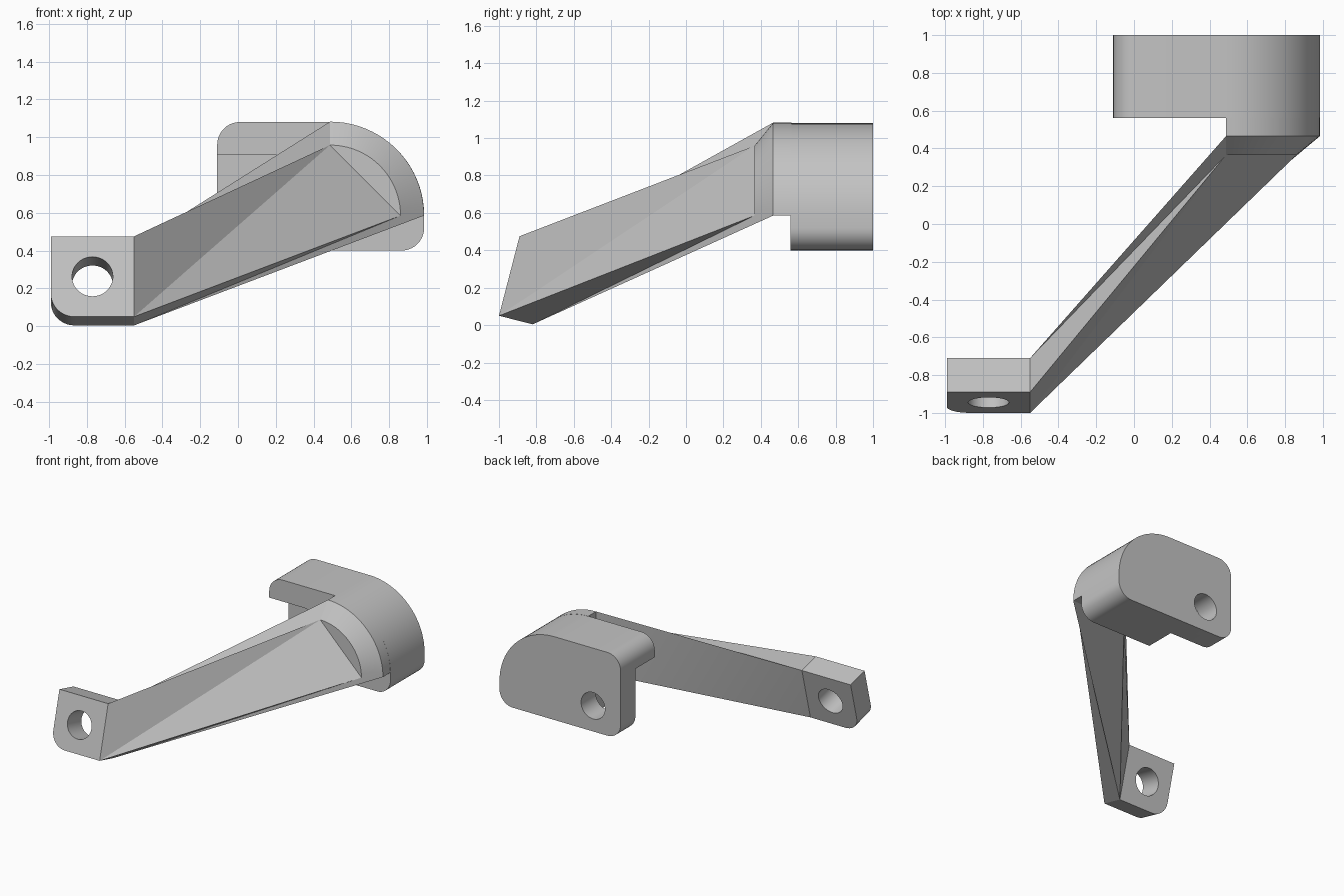
import bpy, bmesh
from math import sin, cos, pi, radians
from mathutils import Vector

if "Cube" in bpy.data.objects:
    bpy.data.objects.remove(bpy.data.objects["Cube"])

grey = bpy.data.materials.new("light grey")
grey.use_nodes = True
colour = (0.55, 0.55, 0.55, 1)
grey.diffuse_color = colour
grey.node_tree.nodes["Principled BSDF"].inputs["Base Color"].default_value = colour


def finish(bm, name):
    bmesh.ops.recalc_face_normals(bm, faces=bm.faces)
    mesh = bpy.data.meshes.new(name)
    bm.to_mesh(mesh)
    bm.free()
    mesh.materials.append(grey)
    ob = bpy.data.objects.new(name, mesh)
    bpy.context.collection.objects.link(ob)
    return ob


def rounded(corners):
    """Outline of (x, height, radius) corners, each a right angle."""
    pts = []
    for i, (x, h, r) in enumerate(corners):
        p = Vector((x, h))
        if r == 0:
            pts.append(p)
            continue
        before = (Vector(corners[i - 1][:2]) - p).normalized()
        after = (Vector(corners[(i + 1) % len(corners)][:2]) - p).normalized()
        n = 20 if r > 0.3 else 10
        for k in range(n + 1):
            t = k / n * pi / 2
            pts.append(p + before * r * (1 - sin(t)) + after * r * (1 - cos(t)))
    return pts


def circle(x, h, r, n=48):
    return [Vector((x + r * cos(2 * pi * k / n), h + r * sin(2 * pi * k / n))) for k in range(n)]


def prism(name, outline, origin, up, depth):
    """Extrude an outline lying in the x / up plane along depth."""
    bm = bmesh.new()
    base = [bm.verts.new(Vector(origin) + Vector((p.x, 0, 0)) + Vector(up) * p.y) for p in outline]
    face = bm.faces.new(base)
    new = bmesh.ops.extrude_face_region(bm, geom=[face], use_keep_orig=True)["geom"]
    bmesh.ops.translate(bm, vec=depth, verts=[v for v in new if isinstance(v, bmesh.types.BMVert)])
    return finish(bm, name)


def cut(ob, cutter):
    mod = ob.modifiers.new(cutter.name, 'BOOLEAN')
    mod.operation = 'DIFFERENCE'
    mod.solver = 'EXACT'
    mod.object = cutter
    bpy.context.view_layer.objects.active = ob
    bpy.ops.object.modifier_apply(modifier=mod.name)
    bpy.data.objects.remove(cutter)


def smooth(ob, angle):
    bpy.ops.object.select_all(action='DESELECT')
    ob.select_set(True)
    bpy.context.view_layer.objects.active = ob
    bpy.ops.object.shade_smooth_by_angle(angle=radians(angle))


UP = Vector((0, 0, 1))

# Mounting block: one large rounded corner, front recess, bolt hole
block = prism("mounting_block",
              rounded([(-0.11, 0.4, 0.12), (0.985, 0.4, 0.12), (0.985, 1.08, 0.495), (-0.11, 1.08, 0.12)]),
              (0, 0.56, 0), UP, (0, 0.44, 0))
cut(block, prism("recess", rounded([(-0.3, 0.2, 0), (0.32, 0.2, 0), (0.32, 0.905, 0.12), (-0.3, 0.905, 0)]),
                 (0, 0.4, 0), UP, (0, 0.41, 0)))
cut(block, prism("block_hole", circle(0.14, 0.61, 0.108), (0, 0.4, 0), UP, (0, 0.8, 0)))
smooth(block, 25)

# Tilted end tab with bolt hole
tilt = Vector((0, 0.11, 0.425))
thick = Vector((0, 0.18, -0.046))
foot = Vector((0, -1, 0.05))
lean = tilt.normalized()
tab = prism("end_tab",
            rounded([(-0.99, 0, 0.125), (-0.55, 0, 0), (-0.55, tilt.length, 0), (-0.99, tilt.length, 0)]),
            foot, lean, thick)
cut(tab, prism("tab_hole", circle(-0.77, tilt.length / 2, 0.108), foot - thick, lean, thick * 3))
smooth(tab, 25)

# Twisted arm: flares from the tab into a chamfered quarter disc
bm = bmesh.new()
end = foot + Vector((-0.55, 0, 0))
low_front, high_front, low_back, high_back = [
    bm.verts.new(p) for p in (end, end + tilt, end + thick, end + tilt + thick)]
STEPS = 20


def quarter(y, r):
    return [bm.verts.new((0.487 + r * cos(k / STEPS * pi / 2), y, 0.585 + r * sin(k / STEPS * pi / 2)))
            for k in range(STEPS + 1)]


front, rim, back = quarter(0.365, 0.373), quarter(0.465, 0.497), quarter(0.565, 0.497)
mid_hub, back_hub = [bm.verts.new((0.487, y, 0.585)) for y in (0.465, 0.565)]
for a, b in ((front, rim), (rim, back)):
    for k in range(STEPS):
        bm.faces.new((a[k], a[k + 1], b[k + 1], b[k]))
for loop in (
        front,                                             # flat segment beyond the chord
        back + [back_hub],                                 # face against the block
        (low_front, high_front, front[-1]), (low_front, front[-1], front[0]),
        (high_front, high_back, front[-1]), (high_back, rim[-1], front[-1]),
        (low_front, front[0], low_back), (low_back, front[0], rim[0]),
        (low_back, rim[0], mid_hub),
        (low_back, mid_hub, high_back), (high_back, mid_hub, rim[-1]),
        (rim[0], back[0], back_hub, mid_hub), (rim[-1], mid_hub, back_hub, back[-1]),
        (low_front, low_back, high_back, high_front)):
    bm.faces.new(loop)
arm = finish(bm, "arm")
smooth(arm, 12)
